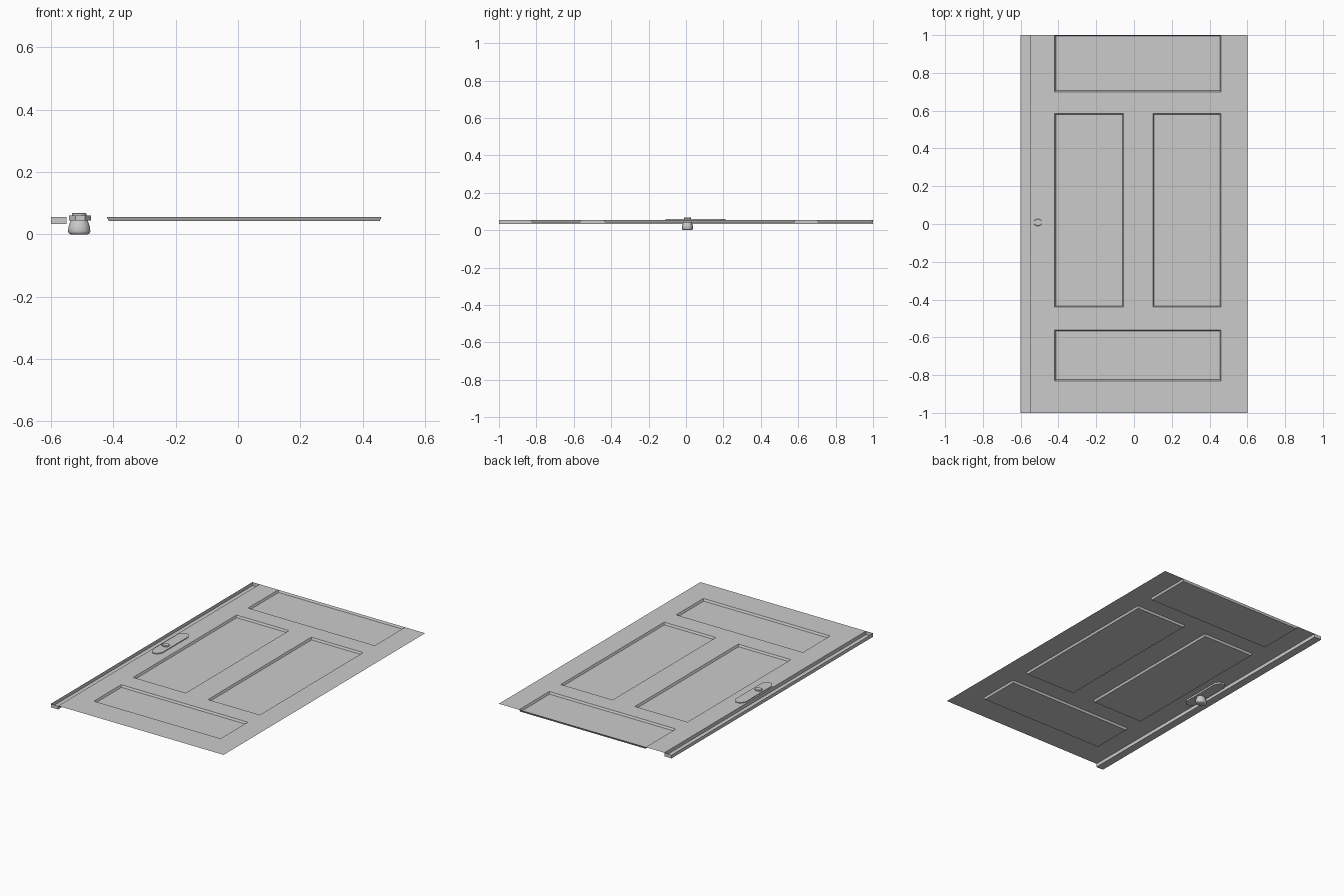
import bpy, bmesh, math

if "Cube" in bpy.data.objects:
    bpy.data.objects.remove(bpy.data.objects["Cube"])

TOP, LOW, BASE = 0.055, 0.042, 0.033
PANELS = [(-0.42, 0.46, 0.70, 1.0), (-0.42, -0.055, -0.44, 0.585),
          (0.10, 0.46, -0.44, 0.585), (-0.42, 0.46, -0.83, -0.56)]


def finish(bm, name, recalc=True):
    bmesh.ops.remove_doubles(bm, verts=bm.verts, dist=1e-5)
    if recalc:
        bmesh.ops.recalc_face_normals(bm, faces=bm.faces)
    me = bpy.data.meshes.new(name)
    bm.to_mesh(me)
    bm.free()
    ob = bpy.data.objects.new(name, me)
    bpy.context.collection.objects.link(ob)
    return ob


def face(bm, pts):
    return bm.faces.new([bm.verts.new(p) for p in pts])


def rect(x0, x1, y0, y1, z):
    return [(x0, y0, z), (x1, y0, z), (x1, y1, z), (x0, y1, z)]


def loft(name, rings):
    """Closed solid through a stack of rings with equal point counts."""
    bm = bmesh.new()
    loops = [[bm.verts.new(p) for p in r] for r in rings]
    n = len(rings[0])
    for a, b in zip(loops, loops[1:]):
        for i in range(n):
            j = (i + 1) % n
            bm.faces.new((a[i], a[j], b[j], b[i]))
    bm.faces.new(loops[0][::-1])
    bm.faces.new(loops[-1])
    return finish(bm, name)


# Door face: thin sheet with four recessed panels
bm = bmesh.new()
xs = [-0.55, -0.42, -0.055, 0.10, 0.46, 0.60]
ys = [-1, -0.83, -0.56, -0.44, 0.585, 0.70, 1]
for x0, x1 in zip(xs, xs[1:]):
    for y0, y1 in zip(ys, ys[1:]):
        cx, cy = (x0 + x1) / 2, (y0 + y1) / 2
        if not any(a < cx < b and c < cy < d for a, b, c, d in PANELS):
            face(bm, rect(x0, x1, y0, y1, TOP))
s = 0.006
for a, b, c, d in PANELS:
    outer = rect(a, b, c, d, TOP)
    inner = rect(a + s, b - s, c + s, d - s, LOW)
    face(bm, inner)
    for i in range(4):
        j = (i + 1) % 4
        face(bm, (outer[i], outer[j], inner[j], inner[i]))
bmesh.ops.remove_doubles(bm, verts=bm.verts, dist=1e-5)
bmesh.ops.dissolve_limit(bm, angle_limit=0.01, verts=bm.verts, edges=bm.edges)
finish(bm, "door_face", recalc=False)

# Edge channel: open-topped strip along the latch side
bm = bmesh.new()
lo, hi = rect(-0.60, -0.55, -1, 1, BASE), rect(-0.60, -0.55, -1, 1, TOP)
face(bm, lo[::-1])
for i in range(4):
    j = (i + 1) % 4
    face(bm, (lo[i], lo[j], hi[j], hi[i]))
finish(bm, "edge_channel", recalc=False)

# Handle plate: long octagon
cx, cy, w, h, c = -0.506, 0.05, 0.035, 0.16, 0.02
outline = [(w, -h + c * 1.5), (w, h - c * 1.5), (w - c, h), (c - w, h),
           (-w, h - c * 1.5), (-w, c * 1.5 - h), (c - w, -h), (w - c, -h)]
loft("handle_plate", [[(cx + x, cy + y, z) for x, y in outline] for z in (0.044, 0.060)])


# Knob below and spindle cap above
def turned(name, profile):
    n = 12
    ob = loft(name, [[(-0.509 + r * math.cos(2 * math.pi * i / n),
                       0.008 + 0.83 * r * math.sin(2 * math.pi * i / n), z)
                      for i in range(n)] for r, z in profile])
    bpy.context.view_layer.objects.active = ob
    ob.select_set(True)
    bpy.ops.object.shade_smooth_by_angle(angle=math.radians(35))
    ob.select_set(False)


turned("knob", [(0.028, 0), (0.033, 0.003), (0.036, 0.010), (0.034, 0.025),
                (0.030, 0.037), (0.027, 0.044)])
turned("spindle_cap", [(0.023, 0.060), (0.023, 0.066), (0.020, 0.068)])
